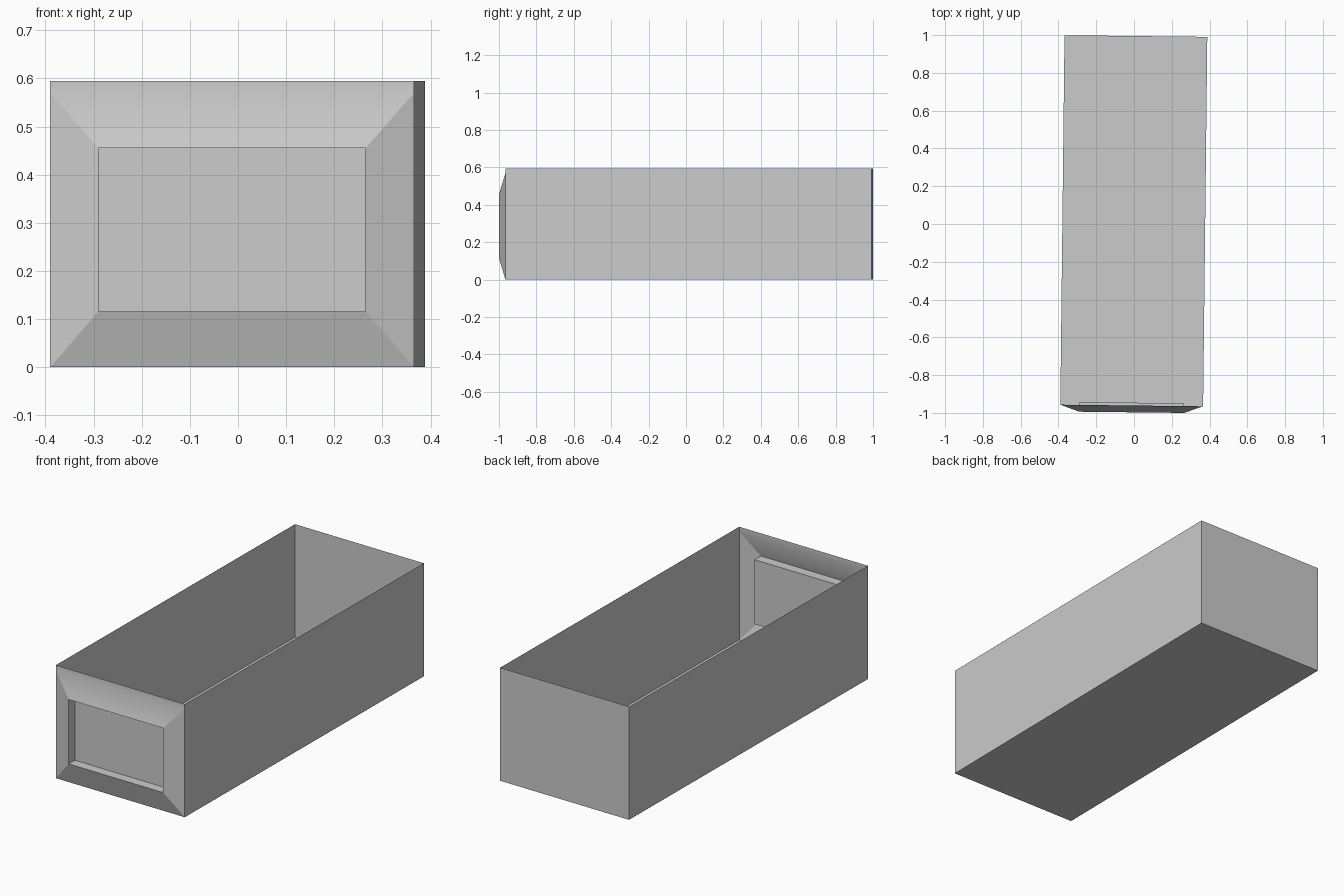
import bpy, bmesh, math
from mathutils import Matrix

cube = bpy.data.objects.get("Cube")
if cube:
    bpy.data.objects.remove(cube, do_unlink=True)

# Single grey material
grey = bpy.data.materials.new("light_grey")
grey.use_nodes = True
colour = (0.6, 0.6, 0.6, 1)
grey.diffuse_color = colour
grey.node_tree.nodes["Principled BSDF"].inputs["Base Color"].default_value = colour

HALF_W, HALF_L, HEIGHT = 0.378, 0.978, 0.595
RIM = 0.57                                   # where the bevelled frame starts
# The whole drawer sits very slightly turned
PLACE = Matrix.Translation((-0.001, 0.017, 0)) @ Matrix.Rotation(math.radians(-0.65), 4, 'Z')


def rectangle(bm, half_w, y, low, high):
    """Four corners of an upright rectangle, anticlockwise seen from the front."""
    return [bm.verts.new((x * half_w, y, z))
            for x, z in ((-1, low), (1, low), (1, high), (-1, high))]


def bridge(bm, a, b, sides=range(4)):
    for i in sides:
        j = (i + 1) % 4
        bm.faces.new((a[i], a[j], b[j], b[i]))


def finish(bm, name):
    mesh = bpy.data.meshes.new(name)
    bm.normal_update()
    bm.to_mesh(mesh)
    bm.free()
    mesh.materials.append(grey)
    mesh.transform(PLACE)
    obj = bpy.data.objects.new(name, mesh)
    bpy.context.collection.objects.link(obj)
    return obj


# Open tray: floor, two side walls and back
bm = bmesh.new()
back = rectangle(bm, HALF_W, HALF_L, 0, HEIGHT)
front = rectangle(bm, HALF_W, -HALF_L, 0, HEIGHT)
bridge(bm, back, front, (0, 1, 3))
bm.faces.new(reversed(back))
finish(bm, "drawer_tray")

# Front: sloping frame, recess walls, sunken panel and flat top rim
bm = bmesh.new()
outer = rectangle(bm, HALF_W, -HALF_L, 0, RIM)
lip = rectangle(bm, 0.2775, -1.014, 0.116, 0.455)
panel = rectangle(bm, 0.2775, -0.963, 0.116, 0.455)
bridge(bm, outer, lip)
bridge(bm, lip, panel)
bm.faces.new(panel)
top = [bm.verts.new((x * HALF_W, -HALF_L, HEIGHT)) for x in (1, -1)]
bm.faces.new((outer[3], outer[2], *top))
drawer_front = finish(bm, "drawer_front")

# Soft roll between the rim and the upper slope, crisp everywhere else
bpy.ops.object.select_all(action='DESELECT')
drawer_front.select_set(True)
bpy.context.view_layer.objects.active = drawer_front
bpy.ops.object.shade_smooth_by_angle(angle=math.radians(19))
